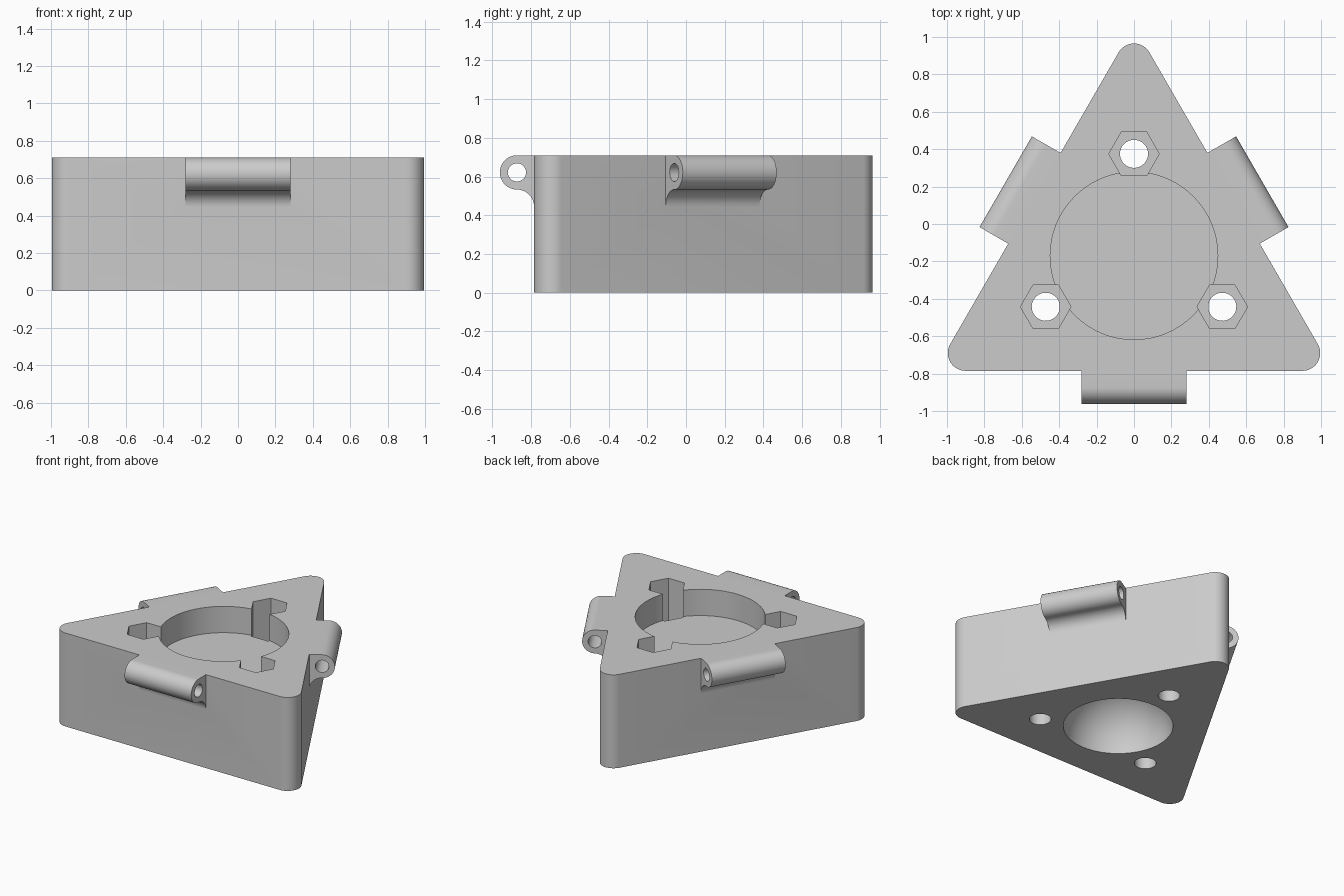
import bpy, bmesh
from math import radians, sin, cos
from mathutils import Matrix

if "Cube" in bpy.data.objects:
    bpy.data.objects.remove(bpy.data.objects["Cube"])

H = 0.71                                       # body height
BASE = Matrix.Translation((0, -0.17, 0))       # triangle centre
ALONG_X = Matrix(((0, 0, 1), (1, 0, 0), (0, 1, 0))).to_4x4()


def arc(cx, cy, r, a0, a1, n):
    return [(cx + r * cos(radians(a0 + (a1 - a0) * i / n)),
             cy + r * sin(radians(a0 + (a1 - a0) * i / n))) for i in range(n + 1)]


def ring(cx, cy, r, n):
    return arc(cx, cy, r, 0, 360, n)[:-1]


def finish(name, bm, matrix):
    bmesh.ops.recalc_face_normals(bm, faces=bm.faces)
    bm.transform(matrix)
    mesh = bpy.data.meshes.new(name)
    bm.to_mesh(mesh)
    bm.free()
    ob = bpy.data.objects.new(name, mesh)
    bpy.context.collection.objects.link(ob)
    return ob


def prism(name, pts, lo, hi, matrix=BASE):
    bm = bmesh.new()
    a = [bm.verts.new((x, y, lo)) for x, y in pts]
    b = [bm.verts.new((x, y, hi)) for x, y in pts]
    n = len(pts)
    bm.faces.new(a[::-1])
    bm.faces.new(b)
    for i in range(n):
        j = (i + 1) % n
        bm.faces.new((a[i], a[j], b[j], b[i]))
    return finish(name, bm, matrix)


def combine(target, tool, operation):
    tool.hide_render = True
    mod = target.modifiers.new(tool.name, 'BOOLEAN')
    mod.operation = operation
    mod.solver = 'EXACT'
    mod.object = tool
    bpy.context.view_layer.objects.active = target
    bpy.ops.object.modifier_apply(modifier=mod.name)
    bpy.data.objects.remove(tool)


# Rounded triangular body
outline = []
for k in range(3):
    a = 90 + 120 * k
    outline += arc(1.04 * cos(radians(a)), 1.04 * sin(radians(a)), 0.095, a - 60, a + 60, 16)
body = prism("triangular_body", outline, 0, H)

# Hinge barrel on each side, blended into the wall by a concave fillet
R, AY = 0.0885, -0.7035
AZ = H - R
barrel = (arc(AY, AZ, R, 90, 270, 24)
          + arc(AY, AZ - 2 * R, R, 90, 0, 12)[1:]
          + [(-0.5, AZ - 2 * R), (-0.5, H)])
turns = [BASE @ Matrix.Rotation(radians(120 * k), 4, 'Z') for k in range(3)]
for m in turns:
    combine(body, prism("hinge_barrel", barrel, -0.28, 0.28, m @ ALONG_X), 'UNION')

# Round pocket in the top
combine(body, prism("round_pocket", ring(0, 0, 0.448, 64), H - 0.2, H + 0.1), 'DIFFERENCE')

# Pin holes, nut pockets and bolt holes
for m in turns:
    combine(body, prism("pin_hole", ring(AY, AZ, 0.047, 24), -0.32, 0.32, m @ ALONG_X), 'DIFFERENCE')
    combine(body, prism("nut_pocket", ring(0, 0.545, 0.135, 6), 0.25, H + 0.1, m), 'DIFFERENCE')
    combine(body, prism("bolt_hole", ring(0, 0.545, 0.075, 32), -0.1, 0.4, m), 'DIFFERENCE')

# Spherical hollow underneath
bm = bmesh.new()
bmesh.ops.create_uvsphere(bm, u_segments=64, v_segments=32, radius=0.378)
combine(body, finish("ball_hollow", bm, BASE @ Matrix.Translation((0, 0, -0.005))), 'DIFFERENCE')

bpy.ops.object.select_all(action='DESELECT')
body.select_set(True)
bpy.context.view_layer.objects.active = body
bpy.ops.object.shade_smooth_by_angle(angle=radians(30))
